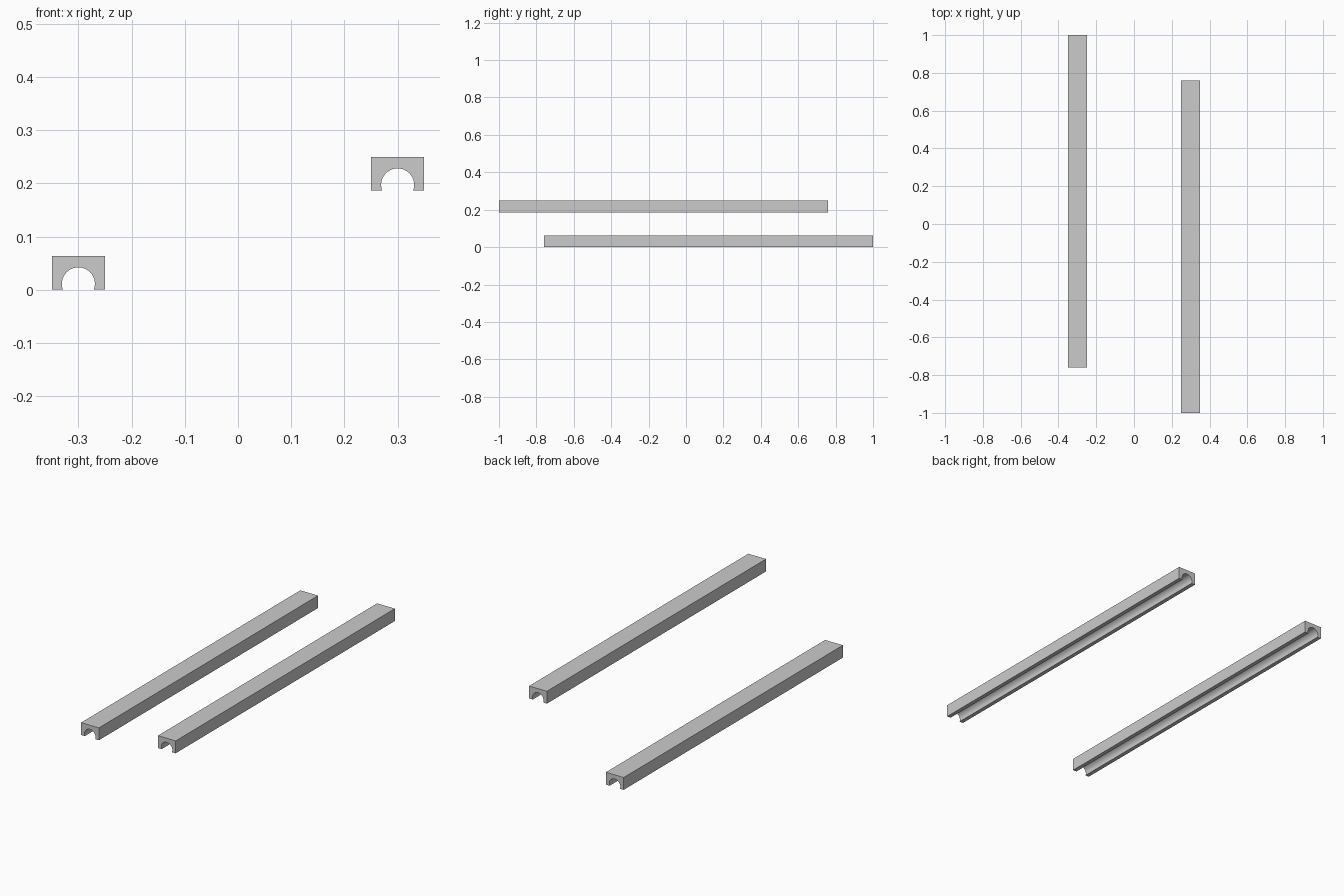
import bpy, bmesh, math

if "Cube" in bpy.data.objects:
    bpy.data.objects.remove(bpy.data.objects["Cube"])

WIDTH, HEIGHT, LENGTH = 0.10, 0.063, 1.76
BORE_R, BORE_Z = 0.031, 0.011   # round channel open at the underside
SEGMENTS = 32


def rail_profile():
    """Block outline with a round channel cut into its underside."""
    half = WIDTH / 2
    dip = math.asin(BORE_Z / BORE_R)
    pts = [(half, 0), (half, HEIGHT), (-half, HEIGHT), (-half, 0)]
    for i in range(SEGMENTS + 1):
        a = math.pi + dip - (math.pi + 2 * dip) * i / SEGMENTS
        pts.append((BORE_R * math.cos(a), BORE_Z + BORE_R * math.sin(a)))
    return pts


def make_rail(name, x, y, z):
    """Extrude the profile along y, centred on the given y."""
    bm = bmesh.new()
    face = bm.faces.new([bm.verts.new((px, -LENGTH / 2, pz)) for px, pz in rail_profile()])
    ext = bmesh.ops.extrude_face_region(bm, geom=[face], use_keep_orig=True)
    verts = [g for g in ext["geom"] if isinstance(g, bmesh.types.BMVert)]
    bmesh.ops.translate(bm, verts=verts, vec=(0, LENGTH, 0))
    bmesh.ops.recalc_face_normals(bm, faces=bm.faces)
    mesh = bpy.data.meshes.new(name)
    bm.to_mesh(mesh)
    bm.free()
    obj = bpy.data.objects.new(name, mesh)
    obj.location = (x, y, z)
    bpy.context.collection.objects.link(obj)
    bpy.ops.object.select_all(action='DESELECT')
    obj.select_set(True)
    bpy.context.view_layer.objects.active = obj
    bpy.ops.object.shade_smooth_by_angle(angle=math.radians(30))


# Two identical rails, offset in length and height
make_rail("lower_rail", -0.30, 0.12, 0.0)
make_rail("upper_rail", 0.30, -0.12, 0.186)
